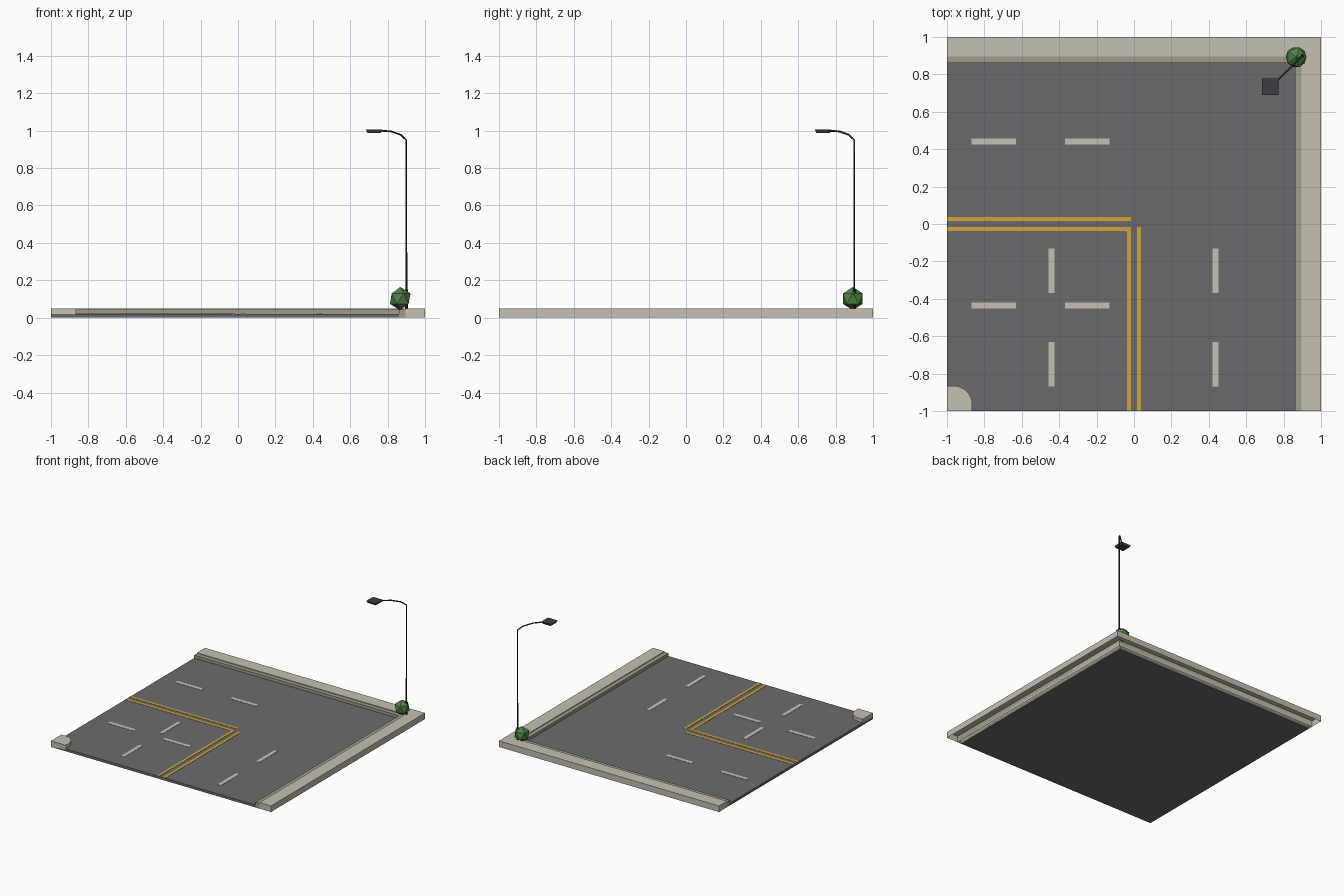
import bpy, bmesh, math
from mathutils import Vector

if "Cube" in bpy.data.objects:
    bpy.data.objects.remove(bpy.data.objects["Cube"])


def mat(name, rgb):
    m = bpy.data.materials.new(name)
    m.diffuse_color = (*[(c / 255) ** 2.2 for c in rgb], 1)
    m.use_nodes = True
    m.node_tree.nodes["Principled BSDF"].inputs["Base Color"].default_value = m.diffuse_color
    return m


ASPHALT = mat("asphalt", (106, 107, 110))
CONCRETE = mat("concrete", (196, 190, 178))
GUTTER = mat("gutter_concrete", (158, 153, 138))
YELLOW = mat("yellow_paint", (205, 163, 60))
WHITE = mat("white_paint", (196, 190, 178))
METAL = mat("dark_metal", (66, 65, 70))
POLE = mat("pole_metal", (45, 45, 48))
LEAF = mat("leaf_green", (82, 130, 72))


def finish(name, bm, *mats):
    me = bpy.data.meshes.new(name)
    bm.to_mesh(me)
    bm.free()
    ob = bpy.data.objects.new(name, me)
    bpy.context.collection.objects.link(ob)
    for m in mats:
        me.materials.append(m)
    return ob


def slab(bm, outline, z0, z1, bottom=True):
    """Extruded outline, optionally open underneath."""
    lo = [bm.verts.new((x, y, z0)) for x, y in outline]
    hi = [bm.verts.new((x, y, z1)) for x, y in outline]
    n = len(outline)
    bm.faces.new(hi)
    for i in range(n):
        j = (i + 1) % n
        bm.faces.new((lo[i], lo[j], hi[j], hi[i]))
    if bottom:
        bm.faces.new(lo[::-1])


def rect(x0, y0, x1, y1):
    return [(x0, y0), (x1, y0), (x1, y1), (x0, y1)]


def boxes(name, rects, z0, z1, m, bottom=True):
    bm = bmesh.new()
    for r in rects:
        slab(bm, rect(*r), z0, z1, bottom)
    return finish(name, bm, m)


ROAD, CURB, H = 0.86, 0.895, 0.05

# Road bed
boxes("road", [(-1, -1, ROAD, ROAD)], 0, 0.02, ASPHALT)

# Sidewalk along the back and right edges, hollow underneath
bm = bmesh.new()
slab(bm, [(-1, CURB), (CURB, CURB), (CURB, -1), (1, -1), (1, 1), (-1, 1)][::-1], 0, H, False)
bmesh.ops.recalc_face_normals(bm, faces=bm.faces)
finish("sidewalk", bm, CONCRETE)

# Curb strip between road and sidewalk
bm = bmesh.new()
slab(bm, [(-1, ROAD), (ROAD, ROAD), (ROAD, -1), (CURB, -1), (CURB, CURB), (-1, CURB)], 0, H - 0.006, False)
bmesh.ops.recalc_face_normals(bm, faces=bm.faces)
finish("curb", bm, GUTTER)

# Rounded inner corner of the sidewalk
c, r = -0.965, 0.1
arc = [(c + r * math.cos(a), c + r * math.sin(a)) for a in [i * math.pi / 16 for i in range(9)]]
bm = bmesh.new()
slab(bm, [(-1, -1), (c + r, -1)] + arc + [(-1, c + r)], 0, H, False)
finish("corner_sidewalk", bm, CONCRETE)

# Lane dashes
spans = [(-0.87, -0.63), (-0.37, -0.13)]
dashes = [(a, y - 0.016, b, y + 0.016) for a, b in spans for y in (0.44, -0.437)]
dashes += [(x - 0.016, a, x + 0.016, b) for a, b in spans for x in (-0.44, 0.437)]
boxes("lane_dashes", dashes, 0.02, 0.022, WHITE)

# Double centre line turning the corner
w0, w1 = 0.016, 0.038
boxes("centre_lines", [(-1, w0, -w0, w1), (-1, -w1, -w0, -w0),
                       (-w1, -1, -w0, -w1), (w0, -1, w1, -w0)], 0.02, 0.022, YELLOW)

# Lamp post: swept tube with a bent arm along the diagonal
cu = bpy.data.curves.new("lamp_post", "CURVE")
cu.dimensions = "3D"
cu.bevel_depth = 0.005
cu.bevel_resolution = 1
cu.use_fill_caps = True
path = [(0.9, H), (0.9, 0.95), (0.87, 0.978), (0.82, 0.996), (0.76, 1.0)]
sp = cu.splines.new("POLY")
sp.points.add(len(path) - 1)
for p, (d, z) in zip(sp.points, path):
    p.co = (d, d, z, 1)
post = bpy.data.objects.new("lamp_post", cu)
bpy.context.collection.objects.link(post)
cu.materials.append(POLE)

# Lamp base sleeve
bm = bmesh.new()
bmesh.ops.create_cone(bm, cap_ends=True, segments=8, radius1=0.008, radius2=0.008, depth=0.1)
bmesh.ops.translate(bm, verts=bm.verts, vec=(0.9, 0.9, H + 0.05))
finish("lamp_base", bm, POLE)

# Lamp head, slightly tapered underneath
bm = bmesh.new()
bmesh.ops.create_cube(bm, size=1)
for v in bm.verts:
    k = 0.072 if v.co.z < 0 else 0.088
    v.co = Vector((0.728 + v.co.x * k, 0.733 + v.co.y * k, 0.996 + v.co.z * 0.018))
finish("lamp_head", bm, METAL)

# Bush
bm = bmesh.new()
bmesh.ops.create_icosphere(bm, subdivisions=1, radius=0.062)
bmesh.ops.translate(bm, verts=bm.verts, vec=(0.867, 0.892, 0.102))
finish("bush", bm, LEAF)
